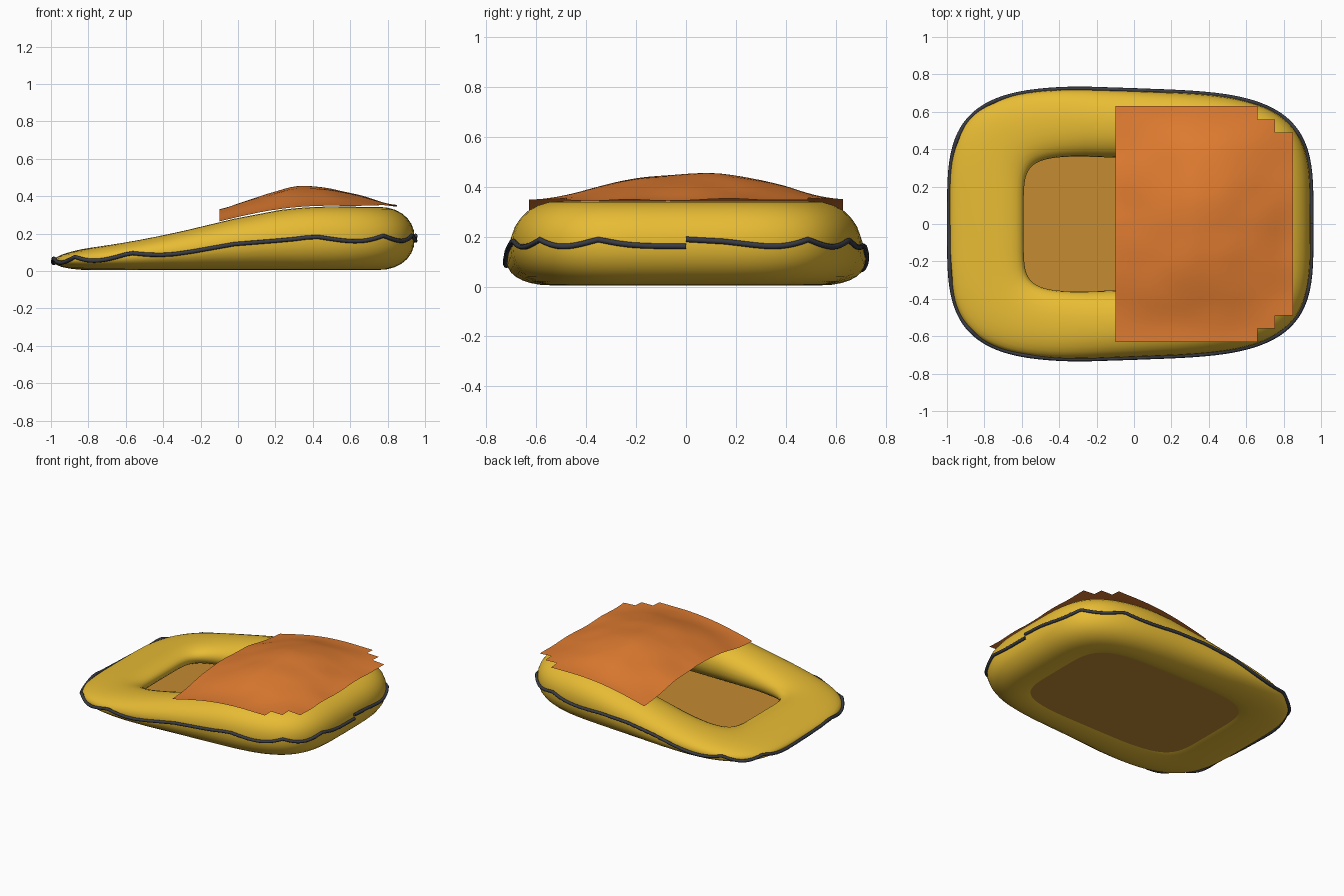
import bpy, bmesh, math
from mathutils import noise, Vector

if "Cube" in bpy.data.objects:
    bpy.data.objects.remove(bpy.data.objects["Cube"])


def material(name, rgb):
    m = bpy.data.materials.new(name)
    m.diffuse_color = (*rgb, 1)
    m.use_nodes = True
    m.node_tree.nodes["Principled BSDF"].inputs["Base Color"].default_value = m.diffuse_color
    return m


YELLOW = material("raft yellow", (0.80, 0.50, 0.034))
ORANGE = material("canopy orange", (0.74, 0.20, 0.03))
TAN = material("floor tan", (0.55, 0.26, 0.032))
GREY = material("rope dark grey", (0.042, 0.045, 0.058))


def lerp(table, x):
    """Smooth-free linear lookup in a list of (x, value) pairs."""
    if x <= table[0][0]:
        return table[0][1]
    for (x0, v0), (x1, v1) in zip(table, table[1:]):
        if x <= x1:
            return v0 + (v1 - v0) * (x - x0) / (x1 - x0)
    return table[-1][1]


def smooth(table, x, w=0.08):
    return sum(lerp(table, x + k * w / 2) for k in (-2, -1, 0, 1, 2)) / 5


TUBE_TOP = [(-1, 0.095), (-0.8, 0.122), (-0.6, 0.152), (-0.4, 0.19), (-0.2, 0.235),
            (0, 0.285), (0.2, 0.325), (0.4, 0.344), (1, 0.342)]
ROPE_Z = [(-1, 0.04), (-0.75, 0.055), (-0.35, 0.085), (0, 0.147), (0.2, 0.155), (1, 0.162)]
CREST = [(-0.1, 0.32), (0, 0.36), (0.1, 0.395), (0.3, 0.455), (0.5, 0.44), (0.7, 0.39), (0.85, 0.345)]
SPREAD = [(0, 1), (0.2, 0.93), (0.4, 0.5), (0.53, 0.08), (0.63, 0)]


def outline(t, a, b, n, grow=0.0):
    """Rounded rectangle, slightly narrower toward the stern."""
    c, s = math.cos(t), math.sin(t)
    x = -0.02 + math.copysign(abs(c) ** (2 / n), c) * (a + grow)
    y = math.copysign(abs(s) ** (2 / n), s) * (b - 0.035 * max(0, x + 0.3) + grow)
    return x, y


def make_object(name, bm, mat):
    me = bpy.data.meshes.new(name)
    bm.to_mesh(me)
    bm.free()
    ob = bpy.data.objects.new(name, me)
    bpy.context.collection.objects.link(ob)
    me.materials.append(mat)
    for p in me.polygons:
        p.use_smooth = True
    return ob


# Inflated tube: section swept round the outline, height following the profile
bm = bmesh.new()
N, M = 144, 28
rings = []
for i in range(N):
    # warp the angle so that points spread evenly round the corners
    t = 2 * math.pi * i / N
    t = t - 0.17 * math.sin(4 * t) * -1
    ox, oy = outline(t, 0.965, 0.722, 3.9)
    ix, iy = outline(t, 0.57, 0.362, 6)
    ring = []
    for j in range(M):
        p = 2 * math.pi * j / M
        c, s = math.cos(p), math.sin(p)
        u = 0.5 + 0.5 * math.copysign(abs(c) ** 0.92, c)
        x, y = ix + (ox - ix) * u, iy + (oy - iy) * u
        v = 0.5 + 0.5 * math.copysign(abs(s) ** 0.92, s)
        z = 0.005 + (smooth(TUBE_TOP, x) - 0.005) * v
        ring.append(bm.verts.new((x, y, z)))
    rings.append(ring)
for i in range(N):
    a, b = rings[i], rings[(i + 1) % N]
    for j in range(M):
        k = (j + 1) % M
        bm.faces.new((a[j], b[j], b[k], a[k]))
bmesh.ops.recalc_face_normals(bm, faces=bm.faces)
make_object("inflated_tube", bm, YELLOW)

# Floor sheet, its edge buried in the tube
bm = bmesh.new()
verts = []
for i in range(64):
    x, y = outline(2 * math.pi * i / 64, 0.69, 0.48, 5)
    verts.append(bm.verts.new((x, y, 0.018)))
bm.faces.new(verts)
make_object("floor", bm, TAN)

# Canopy sheet draped over the stern, with stepped corners
bm = bmesh.new()
SUB, CX, CY = 3, 10, 18
grid = []
for i in range(CX * SUB + 1):
    x = -0.1 + 0.95 * i / (CX * SUB)
    row = []
    for j in range(CY * SUB + 1):
        y = -0.63 + 1.26 * j / (CY * SUB)
        edge = smooth(TUBE_TOP, x) + 0.004
        crest = max(edge, smooth(CREST, x, 0.05))
        z = edge + (crest - edge) * smooth(SPREAD, abs(y - 0.02))
        z += 0.009 * noise.noise(Vector((x * 5, y * 5, 2.3))) * (1 - (y / 0.63) ** 4)
        row.append(bm.verts.new((x, y, z)))
    grid.append(row)
for i in range(CX * SUB):
    for j in range(CY * SUB):
        ci = i // SUB
        cj = min(j // SUB, CY - 1 - j // SUB)
        if (ci >= 8 and cj < 1) or (ci >= 9 and cj < 2):
            continue
        bm.faces.new((grid[i][j], grid[i + 1][j], grid[i + 1][j + 1], grid[i][j + 1]))
bmesh.ops.delete(bm, geom=[v for v in bm.verts if not v.link_faces], context='VERTS')
make_object("canopy", bm, ORANGE)

# Grab rope: scalloped line round the widest part of the tube
cu = bpy.data.curves.new("grab_rope", 'CURVE')
cu.dimensions = '3D'
cu.bevel_depth = 0.011
cu.bevel_resolution = 2
cu.use_fill_caps = True
K = 184
sp = cu.splines.new('POLY')
sp.points.add(K)
for i in range(K + 1):
    t = 2 * math.pi * i / K
    # same even spacing as the tube
    w = t + 0.17 * math.sin(4 * t)
    x, y = outline(w, 0.965, 0.722, 3.9, 0.004)
    z = smooth(ROPE_Z, x) + 0.028 * (1 - abs(math.sin(5.75 * w)))
    sp.points[i].co = (x, y, z, 1)
cu.materials.append(GREY)
rope = bpy.data.objects.new("grab_rope", cu)
bpy.context.collection.objects.link(rope)
